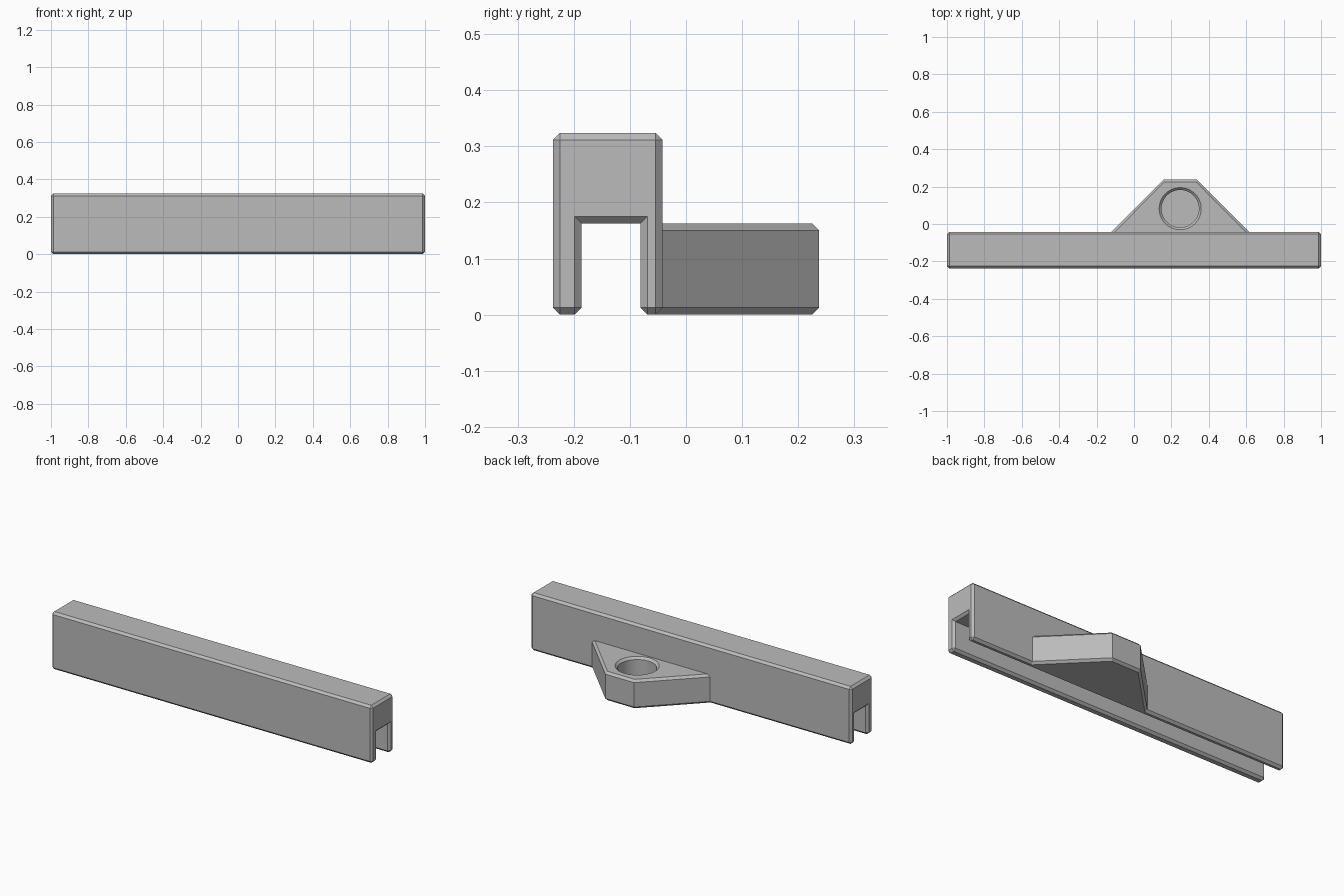
import bpy, bmesh, math

cube = bpy.data.objects.get("Cube")
if cube:
    bpy.data.objects.remove(cube, do_unlink=True)

CHAMFER = 0.0125
MID_Z = 0.1625

grey = bpy.data.materials.new("plain_grey")
grey.use_nodes = True
GREY = (0.5, 0.5, 0.5, 1)
grey.diffuse_color = GREY
grey.node_tree.nodes["Principled BSDF"].inputs["Base Color"].default_value = GREY


def prism(name, outline, direction, wanted):
    """Extrude a flat outline and chamfer the edges picked by wanted()."""
    bm = bmesh.new()
    face = bm.faces.new([bm.verts.new(p) for p in outline])
    ext = bmesh.ops.extrude_face_region(bm, geom=[face])
    moved = [g for g in ext["geom"] if isinstance(g, bmesh.types.BMVert)]
    bmesh.ops.translate(bm, vec=direction, verts=moved)
    bmesh.ops.recalc_face_normals(bm, faces=bm.faces[:])
    bm.normal_update()
    edges = [e for e in bm.edges if wanted(e)]
    bmesh.ops.bevel(bm, geom=edges, offset=CHAMFER, offset_type='OFFSET',
                    segments=1, affect='EDGES', profile=0.5)
    bmesh.ops.recalc_face_normals(bm, faces=bm.faces[:])
    mesh = bpy.data.meshes.new(name)
    bm.to_mesh(mesh)
    bm.free()
    mesh.materials.append(grey)
    obj = bpy.data.objects.new(name, mesh)
    bpy.context.collection.objects.link(obj)
    return obj


# Channel rail, open underneath along its whole length
BACK, FRONT, TOP = -0.042, -0.237, 0.324
SLOT_BACK, SLOT_FRONT = -0.081, -0.186
section = [(FRONT, 0), (SLOT_FRONT, 0), (SLOT_FRONT, MID_Z), (SLOT_BACK, MID_Z),
           (SLOT_BACK, 0), (BACK, 0), (BACK, TOP), (FRONT, TOP)]
prism("channel_rail", [(-1, y, z) for y, z in section], (2, 0, 0),
      lambda e: e.calc_face_angle_signed() > 0.1)

# Mounting tab, tapered toward the back and rooted inside the rail
ROOT = BACK - CHAMFER
plan = [(-0.133, ROOT), (0.157, 0.237), (0.337, 0.237), (0.627, ROOT)]
tab = prism("mounting_tab", [(x, y, 0) for x, y in plan], (0, 0, MID_Z),
            lambda e: abs(e.verts[0].co.z - e.verts[1].co.z) < 1e-4
            and max(v.co.y for v in e.verts) > 0)

# Blind round socket with a chamfered rim
SOCKET_R, FLOOR_Z = 0.1, 0.025
bm = bmesh.new()
profile = [(0, FLOOR_Z), (SOCKET_R, FLOOR_Z), (SOCKET_R, MID_Z - CHAMFER),
           (SOCKET_R + 2 * CHAMFER, MID_Z + CHAMFER), (0, MID_Z + CHAMFER)]
verts = [bm.verts.new((r, 0, z)) for r, z in profile]
rim = [bm.edges.new(pair) for pair in zip(verts, verts[1:])]
bmesh.ops.spin(bm, geom=verts + rim, axis=(0, 0, 1), cent=(0, 0, 0),
               angle=math.tau, steps=64)
bmesh.ops.remove_doubles(bm, verts=bm.verts[:], dist=1e-4)
bmesh.ops.recalc_face_normals(bm, faces=bm.faces[:])
mesh = bpy.data.meshes.new("socket_cutter")
bm.to_mesh(mesh)
bm.free()
mesh.materials.append(grey)
cutter = bpy.data.objects.new("socket_cutter", mesh)
cutter.location = (0.247, 0.082, 0)
bpy.context.collection.objects.link(cutter)
cutter.hide_render = True
cutter.hide_set(True)

cut = tab.modifiers.new("socket", 'BOOLEAN')
cut.operation = 'DIFFERENCE'
cut.solver = 'EXACT'
cut.object = cutter

# Apply the cut, then smooth only the round socket wall
bpy.ops.object.select_all(action='DESELECT')
tab.select_set(True)
bpy.context.view_layer.objects.active = tab
bpy.ops.object.modifier_apply(modifier=cut.name)
bpy.ops.object.shade_smooth_by_angle(angle=math.radians(20))
bpy.data.objects.remove(cutter, do_unlink=True)
